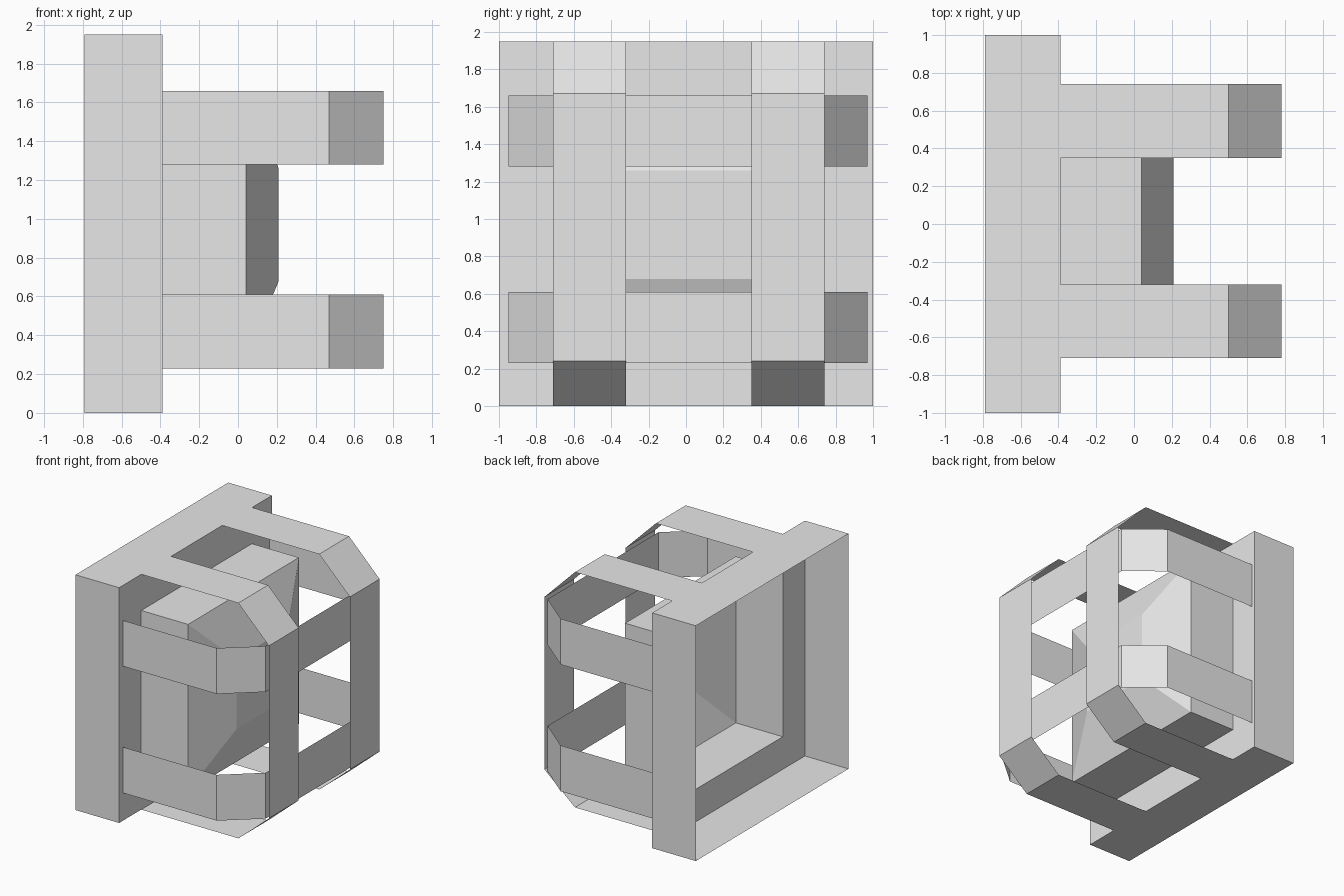
import bpy
import bmesh
from mathutils import Vector

cube = bpy.data.objects.get("Cube")
if cube:
    bpy.data.objects.remove(cube)

# Single light grey finish
grey = bpy.data.materials.new("light_grey")
grey.use_nodes = True
grey.diffuse_color = (0.8, 0.8, 0.8, 1)
grey.node_tree.nodes["Principled BSDF"].inputs["Base Color"].default_value = (0.8, 0.8, 0.8, 1)


def finish(name, bm):
    mesh = bpy.data.meshes.new(name)
    bm.to_mesh(mesh)
    bm.free()
    mesh.materials.append(grey)
    obj = bpy.data.objects.new(name, mesh)
    bpy.context.collection.objects.link(obj)
    return obj


def loft(name, sections, cap=False):
    """Skin rectangular sections (x, y0, y1, z0, z1) from back to front."""
    bm = bmesh.new()
    rings = []
    for x, y0, y1, z0, z1 in sections:
        corners = ((y0, z0), (y1, z0), (y1, z1), (y0, z1))
        rings.append([bm.verts.new((x, y, z)) for y, z in corners])
    for a, b in zip(rings, rings[1:]):
        for i in range(4):
            j = (i + 1) % 4
            bm.faces.new((a[i], a[j], b[j], b[i]))
    if cap:
        bm.faces.new(rings[-1])
    return finish(name, bm)


def strap(name, path, width):
    """Sweep a thin sheet strap along a path."""
    bm = bmesh.new()
    pairs = [(bm.verts.new(p), bm.verts.new(Vector(p) + Vector(width))) for p in path]
    for (a, a2), (b, b2) in zip(pairs, pairs[1:]):
        bm.faces.new((a, b, b2, a2))
    return finish(name, bm)


BACK, WALL, LENS, TIP = -0.79, -0.39, 0.04, 0.21
TOP = 1.95
box = (-0.71, 0.74, 0.27, 1.65)

# Open-backed mounting frame with its front flange
frame = (-1, 1, 0, TOP)
loft("mounting_frame", [(BACK, *frame), (WALL, *frame), (WALL, *box)])

# Inner housing and bevelled lens
loft("lamp_housing", [(WALL, *box), (LENS, *box)])
loft("lens", [(LENS, *box), (TIP, -0.32, 0.35, 0.68, 1.26)], cap=True)

# Horizontal guard straps
plan = [(WALL, -0.95), (0.47, -0.95), (0.75, -0.71),
        (0.75, 0.74), (0.47, 0.97), (WALL, 0.97)]
for name, z0, z1 in (("lower_strap", 0.23, 0.61), ("upper_strap", 1.28, 1.66)):
    strap(name, [(x, y, z0) for x, y in plan], (0, 0, z1 - z0))

# Vertical guard straps
side = [(WALL, TOP), (0.5, TOP), (0.78, 1.67), (0.78, 0.24), (0.5, 0), (WALL, 0)]
for name, y0, y1 in (("front_strap", -0.71, -0.32), ("back_strap", 0.35, 0.74)):
    strap(name, [(x, y0, z) for x, z in side], (0, y1 - y0, 0))
